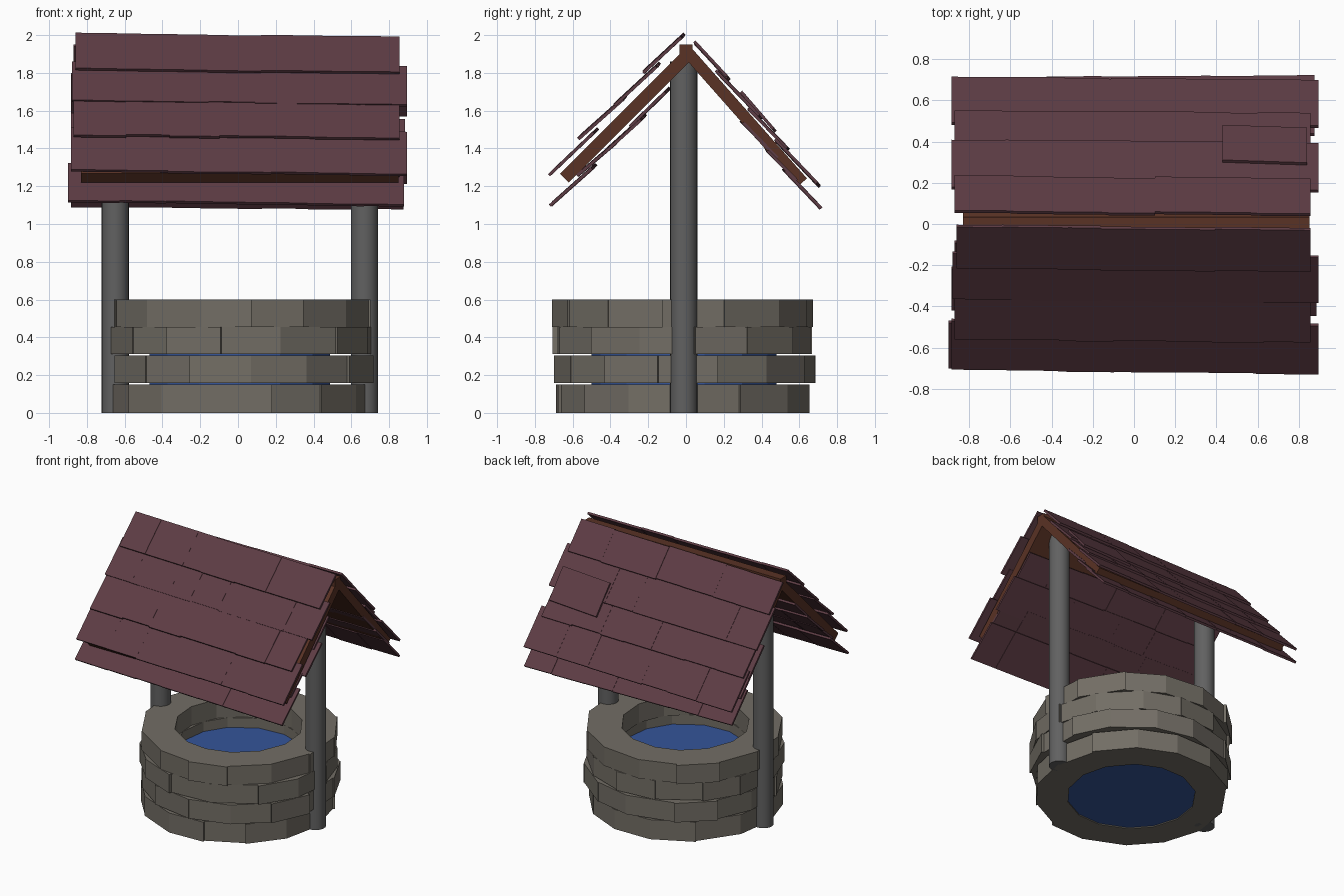
import bpy, bmesh, math, random

if "Cube" in bpy.data.objects:
    bpy.data.objects.remove(bpy.data.objects["Cube"])

random.seed(4)


def material(name, rgb):
    m = bpy.data.materials.new(name)
    m.diffuse_color = (*rgb, 1)
    m.use_nodes = True
    m.node_tree.nodes["Principled BSDF"].inputs["Base Color"].default_value = m.diffuse_color
    return m


STONE = material("stone", (0.17, 0.155, 0.13))
TILE = material("tile", (0.11, 0.045, 0.058))
WOOD = material("wood", (0.10, 0.032, 0.018))
WATER = material("water", (0.035, 0.09, 0.32))
POST = material("post", (0.12, 0.12, 0.12))


def finish(bm, name, mat):
    bmesh.ops.recalc_face_normals(bm, faces=bm.faces)
    me = bpy.data.meshes.new(name)
    bm.to_mesh(me)
    bm.free()
    ob = bpy.data.objects.new(name, me)
    bpy.context.collection.objects.link(ob)
    me.materials.append(mat)
    return ob


def block(bm, lower, upper):
    """Six-sided solid between two matching quads."""
    a = [bm.verts.new(p) for p in lower]
    b = [bm.verts.new(p) for p in upper]
    bm.faces.new(a[::-1])
    bm.faces.new(b)
    for i in range(4):
        j = (i + 1) % 4
        bm.faces.new((a[i], a[j], b[j], b[i]))


def cylinder(name, mat, r, x, y, z0, z1, sides):
    bpy.ops.mesh.primitive_cylinder_add(vertices=sides, radius=r, depth=z1 - z0,
                                        location=(x, y, (z0 + z1) / 2))
    ob = bpy.context.object
    ob.name = name
    ob.data.materials.append(mat)
    return ob


# Stone courses: wedge blocks with uneven joints and faces
def course(name, z0, z1, radius, cx, cy, start, count=14):
    bm = bmesh.new()
    step = math.tau / count
    cuts = [start + step * i + random.uniform(-0.05, 0.05) for i in range(count)]
    cuts.append(cuts[0] + math.tau)
    for a0, a1 in zip(cuts, cuts[1:]):
        r = radius + random.uniform(-0.012, 0.012)
        pts = [(0.45, a0), (r, a0), (r, a1), (0.45, a1)]
        quad = [(cx + q * math.cos(a), cy + q * math.sin(a)) for q, a in pts]
        block(bm, [(*p, z0) for p in quad], [(*p, z1) for p in quad])
    finish(bm, name, STONE)


course("stone_course_1", 0.0, 0.150, 0.675, 0.01, -0.015, 0.05)
course("stone_course_2", 0.158, 0.305, 0.695, 0.025, -0.005, 0.25)
course("stone_course_3", 0.311, 0.455, 0.69, 0.025, -0.015, 0.10)
course("stone_course_4", 0.455, 0.60, 0.695, 0.015, -0.012, 0.32)

# Water and posts
cylinder("water", WATER, 0.49, 0.01, -0.01, 0.008, 0.38, 14)
for side, x in (("left", -0.65), ("right", 0.67)):
    post = cylinder(side + "_post", POST, 0.072, x, -0.012, 0, 1.86, 24)
    bpy.ops.object.shade_smooth_by_angle()


# Roof slopes: s runs down from the ridge, n is the height off the slope
def slope(sign, degrees):
    c, s_ = math.cos(math.radians(degrees)), math.sin(math.radians(degrees))
    return lambda x, s, n: (x, sign * (s * c + n * s_), 1.95 - s * s_ + n * c)


def slab(bm, at, x0, x1, s0, s1, n0, n1, t, skew0=0.0, skew1=0.0):
    low = [at(x0, s0 + skew0, n0), at(x1, s0 + skew1, n0),
           at(x1, s1 + skew1, n1), at(x0, s1 + skew0, n1)]
    up = [at(x0, s0 + skew0, n0 + t), at(x1, s0 + skew1, n0 + t),
          at(x1, s1 + skew1, n1 + t), at(x0, s1 + skew0, n1 + t)]
    block(bm, low, up)


def tiles(name, at, rows, tilt):
    """rows: left end, right end, top s, bottom s, n at top, n at bottom."""
    bm = bmesh.new()
    for x0, x1, s0, s1, n0, n1 in rows:
        xs = [x0 + (x1 - x0) * i / 7 for i in range(8)]
        xs[1:-1] = [x + random.uniform(-0.05, 0.05) for x in xs[1:-1]]
        for a, b in zip(xs, xs[1:]):
            lift, slip = random.uniform(0, 0.004), random.uniform(-0.004, 0.004)
            slab(bm, at, a, b, s0 + slip, s1 + slip, n0 + lift, n1 + lift, 0.016,
                 tilt * a, tilt * b)
    finish(bm, name, TILE)


front, back = slope(-1, 45), slope(1, 48.5)

# Boards under the tiles and the ridge beam
for name, at, n0, t in (("front_roof_board", front, -0.078, 0.066),
                        ("back_roof_board", back, -0.052, 0.062)):
    bm = bmesh.new()
    slab(bm, at, -0.83, 0.85, 0.02, 0.955, n0, n0, t)
    finish(bm, name, WOOD)
bm = bmesh.new()
block(bm, [(-0.83, -0.035, 1.86), (0.85, -0.035, 1.86), (0.85, 0.035, 1.86), (-0.83, 0.035, 1.86)],
      [(-0.83, -0.035, 1.95), (0.85, -0.035, 1.95), (0.85, 0.035, 1.95), (-0.83, 0.035, 1.95)])
finish(bm, "ridge_beam", WOOD)

# Tile layers above and below each board
tiles("front_upper_tiles", front, [
    (-0.86, 0.855, -0.02, 0.255, 0.035, 0.045),
    (-0.88, 0.895, 0.18, 0.48, 0.018, 0.030),
    (-0.87, 0.855, 0.43, 0.745, 0.022, 0.040),
    (-0.885, 0.895, 0.66, 0.985, 0.004, 0.012)], 0.016)
tiles("front_lower_tiles", front, [
    (-0.87, 0.855, 0.24, 0.50, -0.112, -0.108),
    (-0.885, 0.885, 0.43, 0.70, -0.122, -0.108),
    (-0.87, 0.855, 0.63, 0.88, -0.115, -0.095),
    (-0.90, 0.88, 0.80, 1.095, -0.122, -0.105)], 0.022)
tiles("back_upper_tiles", back, [
    (-0.87, 0.855, 0.03, 0.28, 0.032, 0.038),
    (-0.885, 0.895, 0.22, 0.55, 0.018, 0.032),
    (-0.87, 0.855, 0.48, 0.77, 0.014, 0.028),
    (-0.885, 0.895, 0.70, 1.02, 0.010, 0.022)], -0.012)
tiles("back_lower_tiles", back, [
    (-0.87, 0.855, 0.50, 0.76, -0.058, -0.046),
    (-0.87, 0.875, 0.70, 0.92, -0.058, -0.046),
    (-0.885, 0.875, 0.84, 1.115, -0.06, -0.05)], 0.012)

# Loose patch tile on the back slope
bm = bmesh.new()
slab(bm, back, 0.43, 0.84, 0.38, 0.64, 0.045, 0.042, 0.016, 0.02, 0.0)
finish(bm, "patch_tile", TILE)
